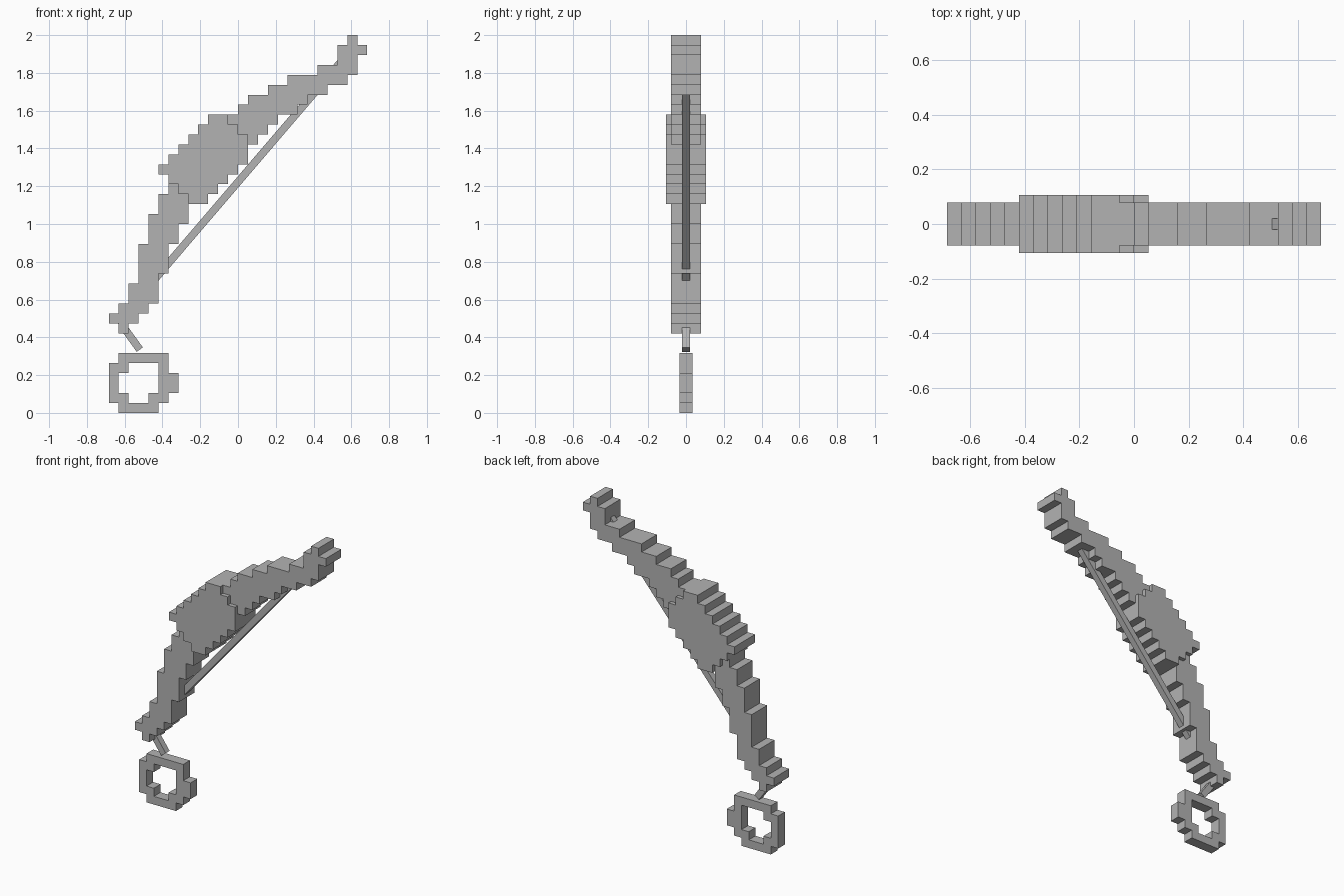
import bpy
import bmesh
from math import atan2
from mathutils import Vector

UNIT = 2 / 38  # edge of one block

if "Cube" in bpy.data.objects:
    bpy.data.objects.remove(bpy.data.objects["Cube"], do_unlink=True)

grey = bpy.data.materials.new("plain_grey")
grey.use_nodes = True
grey.diffuse_color = (0.45, 0.45, 0.45, 1)
grey.node_tree.nodes["Principled BSDF"].inputs["Base Color"].default_value = grey.diffuse_color


def finish(name, bm):
    bmesh.ops.recalc_face_normals(bm, faces=bm.faces)
    mesh = bpy.data.meshes.new(name)
    bm.to_mesh(mesh)
    bm.free()
    mesh.materials.append(grey)
    obj = bpy.data.objects.new(name, mesh)
    bpy.context.collection.objects.link(obj)
    return obj


def block_plate(name, bottom, rows, half_depth):
    """Stepped plate: each row lists (start, end) spans in blocks, from the bottom up."""
    bm = bmesh.new()
    for z, spans in enumerate(rows, bottom):
        for start, end in spans:
            for x in range(start, end):
                corners = ((x, z), (x + 1, z), (x + 1, z + 1), (x, z + 1))
                bm.faces.new([bm.verts.new((cx * UNIT, -half_depth, cz * UNIT))
                              for cx, cz in corners])
    bmesh.ops.remove_doubles(bm, verts=bm.verts, dist=UNIT / 10)
    made = bmesh.ops.extrude_face_region(bm, geom=bm.faces[:], use_keep_orig=True)
    moved = [v for v in made["geom"] if isinstance(v, bmesh.types.BMVert)]
    bmesh.ops.translate(bm, verts=moved, vec=(0, 2 * half_depth, 0))
    return finish(name, bm)


def bar(name, start, end, width):
    """Square bar between two (x, z) points."""
    a, b = Vector((start[0], 0, start[1])), Vector((end[0], 0, end[1]))
    bm = bmesh.new()
    bmesh.ops.create_cube(bm, size=1)
    bmesh.ops.scale(bm, verts=bm.verts, vec=((b - a).length, width, width))
    obj = finish(name, bm)
    obj.location = (a + b) / 2
    obj.rotation_euler.y = -atan2(b.z - a.z, b.x - a.x)
    return obj


# Curved limbs
lower = [(-12, -11), (-13, -10), (-12, -9), (-11, -8), (-11, -8), (-10, -8),
         (-10, -7), (-10, -7), (-10, -7), (-9, -6), (-9, -6), (-9, -5),
         (-8, -5), (-8, -5), (-7, -5)]
upper = [(0, 2), (0, 3), (-1, 4), (0, 6), (1, 7), (3, 9),
         (5, 11), (8, 12), (10, 12), (10, 13), (11, 12)]
block_plate("lower_limb", 8, [[s] for s in lower], 1.5 * UNIT)
block_plate("upper_limb", 27, [[s] for s in upper], 1.5 * UNIT)

# Thick grip in the middle
grip = [(-5, -3), (-6, -2), (-7, -1), (-8, 0), (-7, 1), (-6, 1), (-5, 1), (-4, 0), (-3, -1)]
block_plate("grip", 21, [[s] for s in grip], 2 * UNIT)

# Hanging ring
ring = [[(-12, -8)], [(-13, -11), (-9, -7)], [(-13, -12), (-8, -6)],
        [(-13, -12), (-8, -6)], [(-13, -11), (-8, -7)], [(-12, -7)]]
block_plate("ring", 0, ring, 0.034)

# String from tip to tip, and the link down to the ring
bar("string", (-0.64, 0.475), (0.625, 1.952), 0.04)
bar("ring_link", (-0.61, 0.46), (-0.52, 0.335), 0.04)
